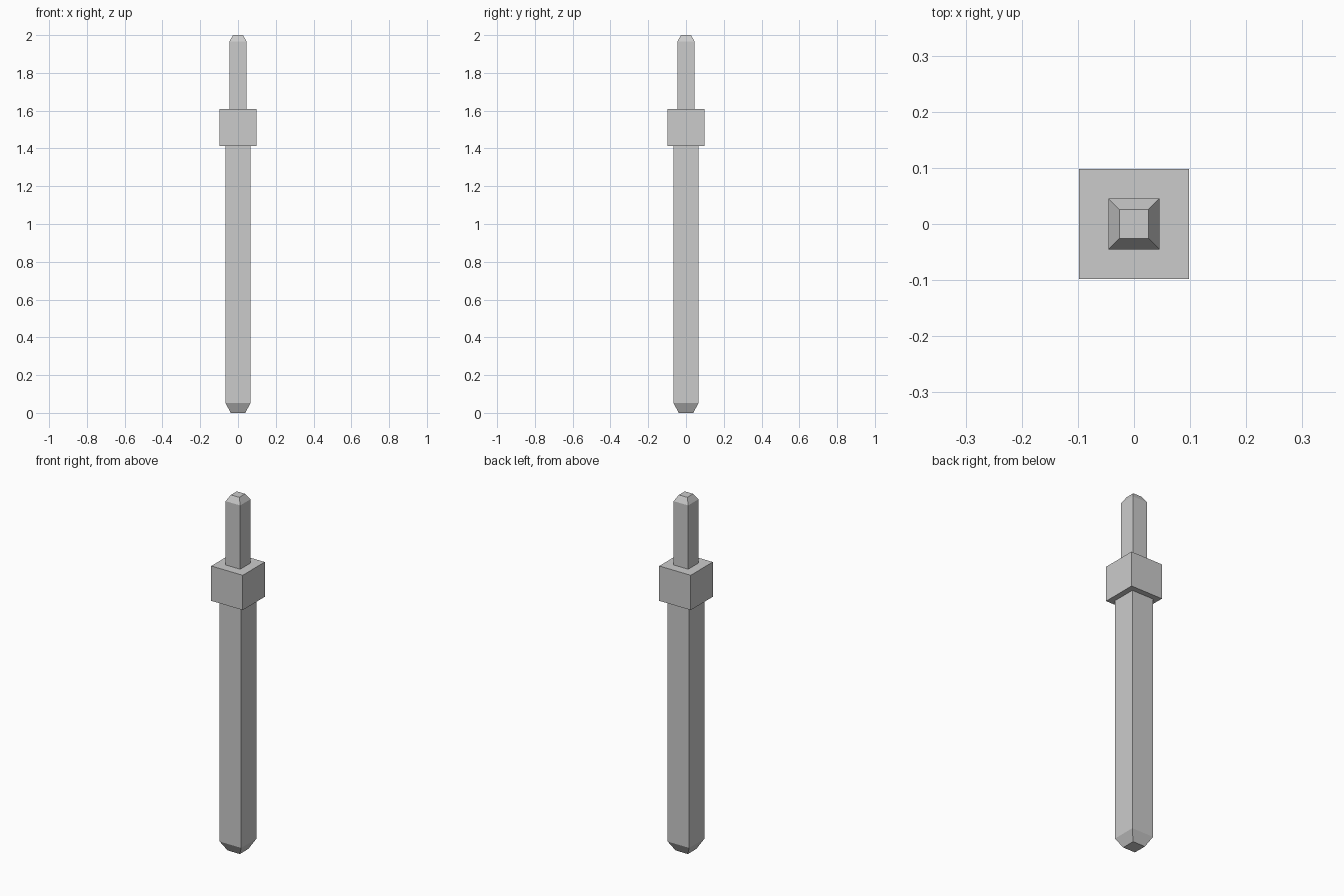
import bpy, bmesh

if "Cube" in bpy.data.objects:
    bpy.data.objects.remove(bpy.data.objects["Cube"])


def square_loft(name, sections):
    """Loft centred square sections (half width, z) into one closed solid."""
    bm = bmesh.new()
    rings = [[bm.verts.new((sx * h, sy * h, z))
              for sx, sy in ((-1, -1), (1, -1), (1, 1), (-1, 1))]
             for h, z in sections]
    for low, high in zip(rings, rings[1:]):
        for i in range(4):
            j = (i + 1) % 4
            bm.faces.new((low[i], low[j], high[j], high[i]))
    bm.faces.new(rings[0][::-1])
    bm.faces.new(rings[-1])
    bmesh.ops.recalc_face_normals(bm, faces=bm.faces)
    mesh = bpy.data.meshes.new(name)
    bm.to_mesh(mesh)
    bm.free()
    obj = bpy.data.objects.new(name, mesh)
    bpy.context.collection.objects.link(obj)
    return obj


# Stepped square pin: chamfered shaft, square collar, chamfered upper pin
square_loft("collared_pin", [
    (0.038, 0.0), (0.067, 0.053), (0.067, 1.412),   # lower shaft
    (0.098, 1.412), (0.098, 1.608),                 # collar
    (0.0455, 1.608), (0.0455, 1.967), (0.026, 2.0),  # upper pin
])
